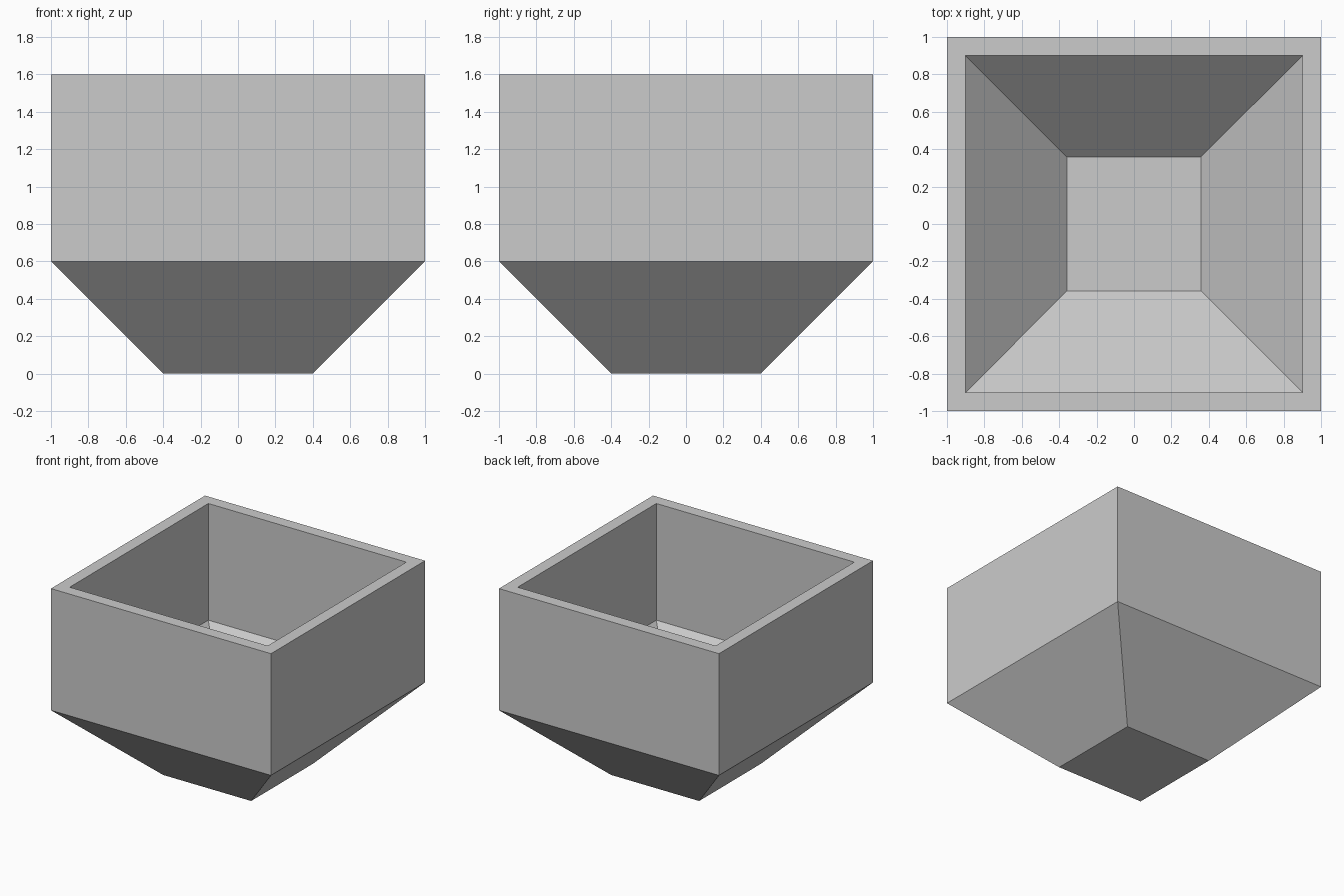
import bpy
import bmesh
from math import radians, sqrt, tan

cube = bpy.data.objects.get("Cube")
if cube:
    bpy.data.objects.remove(cube, do_unlink=True)

# Plain grey material
grey = bpy.data.materials.new("plain grey")
grey.use_nodes = True
colour = (0.6, 0.6, 0.6, 1)
grey.diffuse_color = colour
grey.node_tree.nodes["Principled BSDF"].inputs["Base Color"].default_value = colour

# Hopper dimensions: half widths, heights and an even wall thickness
top, base = 1.0, 0.4
rim_z, bend_z = 1.6, 0.6
wall = 0.1

# Square rings (half width, height) from outer base, over the rim, to inner floor
rings = [
    (base, 0),
    (top, bend_z),
    (top, rim_z),
    (top - wall, rim_z),
    (top - wall, bend_z + wall * tan(radians(22.5))),
    (base + wall - wall * sqrt(2), wall),
]


def square_ring(bm, half, z):
    corners = ((-1, -1), (1, -1), (1, 1), (-1, 1))
    return [bm.verts.new((x * half, y * half, z)) for x, y in corners]


# Hopper shell: walls between successive rings, then base and floor
bm = bmesh.new()
loops = [square_ring(bm, half, z) for half, z in rings]
for low, high in zip(loops, loops[1:]):
    for i in range(4):
        j = (i + 1) % 4
        bm.faces.new((low[i], low[j], high[j], high[i]))
bm.faces.new(reversed(loops[0]))
bm.faces.new(loops[-1])
bmesh.ops.recalc_face_normals(bm, faces=bm.faces)

mesh = bpy.data.meshes.new("hopper")
bm.to_mesh(mesh)
bm.free()
mesh.materials.append(grey)
hopper = bpy.data.objects.new("hopper", mesh)
bpy.context.collection.objects.link(hopper)
